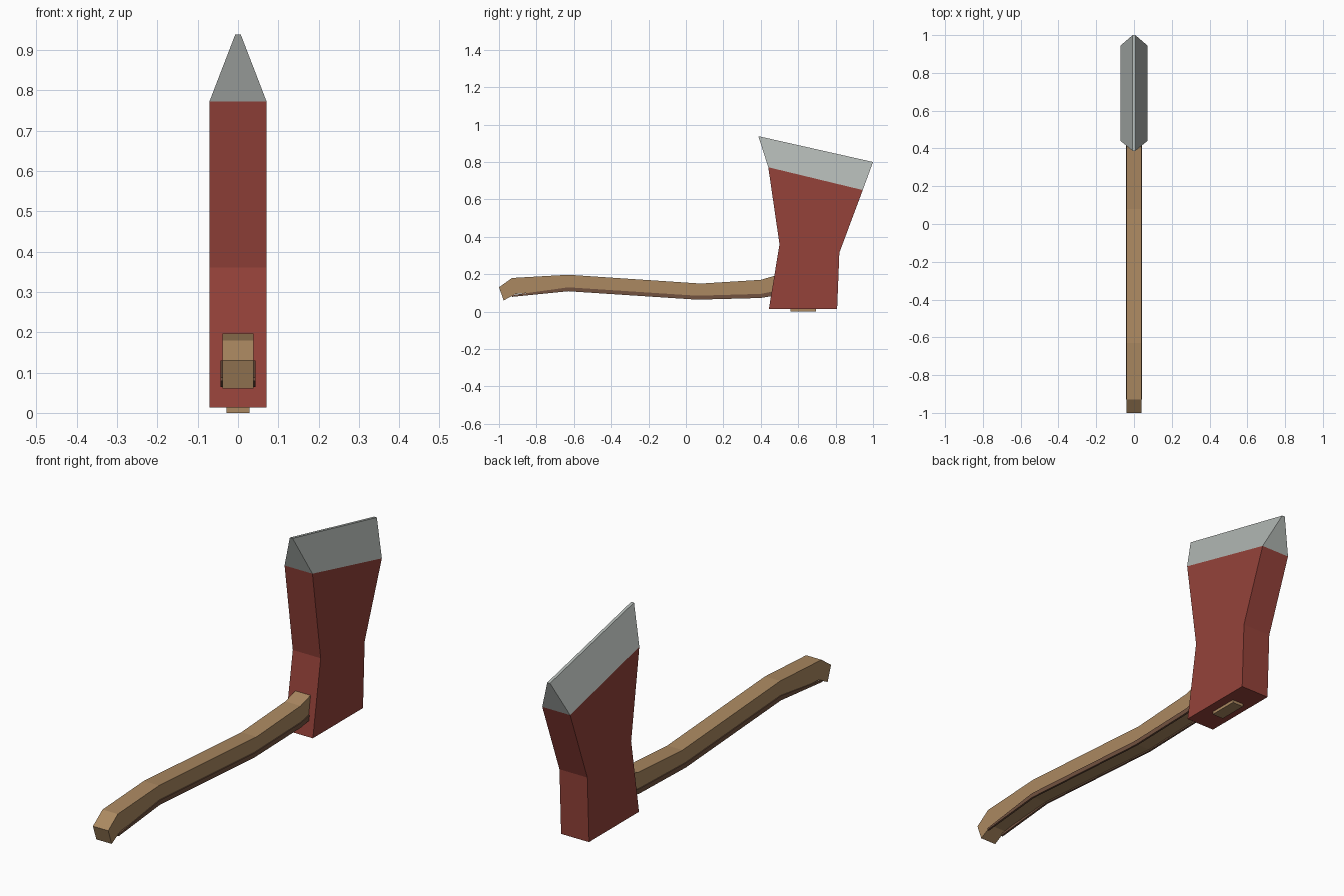
import bpy

if "Cube" in bpy.data.objects:
    bpy.data.objects.remove(bpy.data.objects["Cube"])


def material(name, rgb):
    m = bpy.data.materials.new(name)
    m.diffuse_color = (*rgb, 1)
    m.use_nodes = True
    m.node_tree.nodes["Principled BSDF"].inputs["Base Color"].default_value = m.diffuse_color
    return m


def solid(name, left, right, mat):
    """Flat-faced solid lofted between two matching outlines."""
    n = len(left)
    faces = [list(range(n))[::-1], list(range(n, 2 * n))]
    faces += [(i, (i + 1) % n, n + (i + 1) % n, n + i) for i in range(n)]
    mesh = bpy.data.meshes.new(name)
    mesh.from_pydata(left + right, [], faces)
    # consistent outward normals
    import bmesh
    bm = bmesh.new()
    bm.from_mesh(mesh)
    bmesh.ops.recalc_face_normals(bm, faces=bm.faces)
    bm.to_mesh(mesh)
    bm.free()
    mesh.materials.append(mat)
    obj = bpy.data.objects.new(name, mesh)
    bpy.context.collection.objects.link(obj)
    return obj


def extrude(name, profile, x0, x1, mat):
    """Side profile of (y, z) points, extruded along x."""
    return solid(name, [(x0, y, z) for y, z in profile],
                 [(x1, y, z) for y, z in profile], mat)


wood = material("wood", (0.41, 0.25, 0.12))
dark_wood = material("dark_wood", (0.17, 0.085, 0.05))
paint = material("red_paint", (0.30, 0.055, 0.042))
steel = material("steel", (0.43, 0.46, 0.44))

# curved handle
extrude("handle", [(-1.0, 0.13), (-0.93, 0.18), (-0.63, 0.197), (0.08, 0.15),
                   (0.40, 0.17), (0.52, 0.205), (0.52, 0.105), (0.40, 0.08),
                   (0.06, 0.07), (-0.63, 0.115), (-0.91, 0.095),
                   (-0.975, 0.06)], -0.039, 0.039, wood)

# thin dark strips along the lower edges of the handle
strip = [(-0.93, 0.088), (-0.63, 0.13), (0.06, 0.085), (0.40, 0.095), (0.50, 0.115),
         (0.50, 0.09), (0.40, 0.073), (0.06, 0.064), (-0.63, 0.109), (-0.93, 0.079)]
for side, s in (("left", -1), ("right", 1)):
    extrude("handle_strip_" + side, strip, s * 0.034, s * 0.043, dark_wood)

# axe head body
extrude("axe_head", [(0.443, 0.013), (0.808, 0.013), (0.82, 0.315),
                     (0.945, 0.65), (0.44, 0.772), (0.50, 0.36)],
        -0.071, 0.071, paint)

# cutting wedge, tapering to a narrow edge
a, b, tip_b, tip_a = (0.44, 0.772), (0.945, 0.65), (1.0, 0.80), (0.387, 0.938)
half = (0.071, 0.071, 0.007, 0.007)
outline = list(zip((a, b, tip_b, tip_a), half))
solid("blade", [(-h, *p) for p, h in outline],
      [(h, *p) for p, h in outline], steel)

# handle peg showing under the head
extrude("handle_peg", [(0.56, 0.0), (0.695, 0.0), (0.695, 0.05), (0.56, 0.05)],
        -0.028, 0.028, wood)
